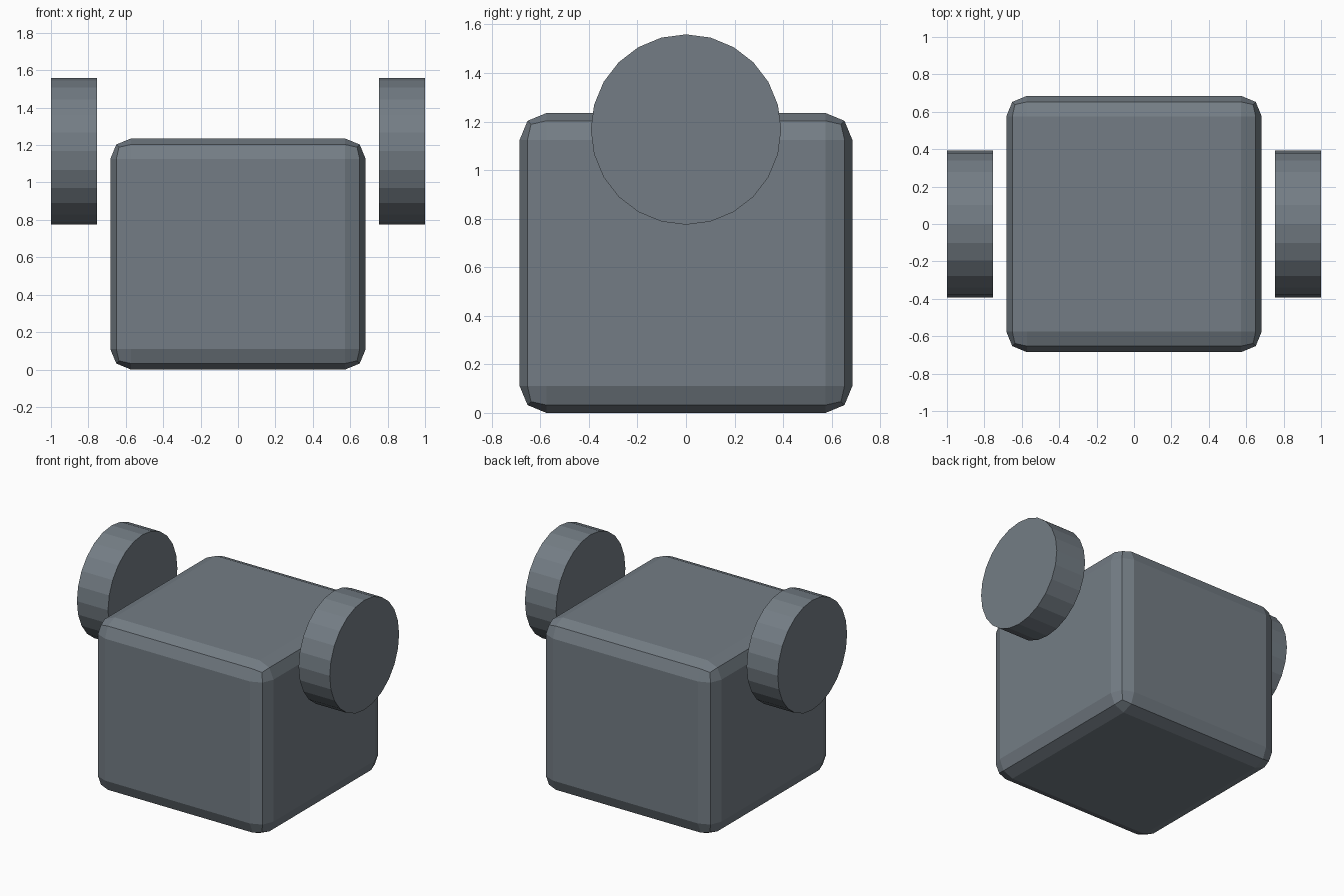
import bpy
from math import pi

if "Cube" in bpy.data.objects:
    bpy.data.objects.remove(bpy.data.objects["Cube"])

# Dark slate finish shared by all parts
slate = bpy.data.materials.new("slate")
slate.diffuse_color = (0.173, 0.204, 0.233, 1)
slate.use_nodes = True
slate.node_tree.nodes["Principled BSDF"].inputs["Base Color"].default_value = slate.diffuse_color

# Main block with two-step rounded edges
W, D, H = 1.366, 1.37, 1.235
bpy.ops.mesh.primitive_cube_add(size=1, location=(0, 0, H / 2))
body = bpy.context.object
body.name = "body_block"
body.scale = (W, D, H)
bpy.ops.object.transform_apply(location=False, rotation=False, scale=True)
bevel = body.modifiers.new("rounded_edges", 'BEVEL')
bevel.width = 0.11
bevel.segments = 2
body.data.materials.append(slate)

# Round discs floating beside the upper sides
for side, name in ((-1, "left_disc"), (1, "right_disc")):
    bpy.ops.mesh.primitive_cylinder_add(
        vertices=24, radius=0.392, depth=0.246,
        location=(side * 0.877, 0, 1.167), rotation=(0, pi / 2, 0))
    disc = bpy.context.object
    disc.name = name
    disc.data.materials.append(slate)
